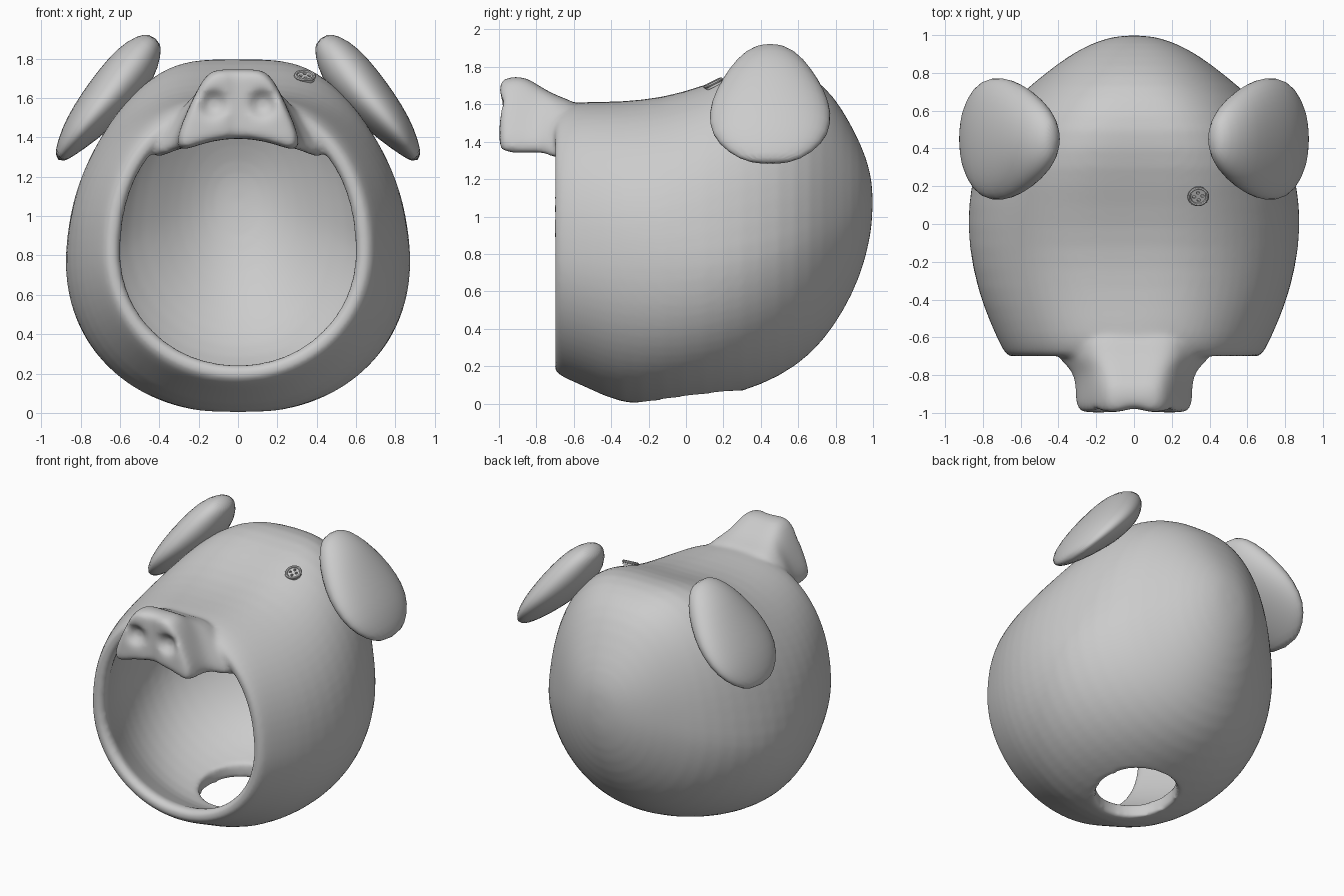
import bpy, bmesh, math
from mathutils import Vector, Matrix

if "Cube" in bpy.data.objects:
    bpy.data.objects.remove(bpy.data.objects["Cube"])

grey = bpy.data.materials.new("plain_grey")
grey.use_nodes = True
grey.diffuse_color = (0.6, 0.6, 0.6, 1)
grey.node_tree.nodes["Principled BSDF"].inputs["Base Color"].default_value = (0.6, 0.6, 0.6, 1)


def activate(obj):
    for other in bpy.context.selected_objects:
        other.select_set(False)
    obj.select_set(True)
    bpy.context.view_layer.objects.active = obj


def finish(bm, name):
    """Turn a bmesh into a named, active object."""
    bmesh.ops.recalc_face_normals(bm, faces=bm.faces)
    mesh = bpy.data.meshes.new(name)
    bm.to_mesh(mesh)
    bm.free()
    obj = bpy.data.objects.new(name, mesh)
    bpy.context.collection.objects.link(obj)
    mesh.materials.append(grey)
    activate(obj)
    return obj


def modify(obj, kind, **settings):
    """Add a modifier and apply it."""
    activate(obj)
    mod = obj.modifiers.new(kind.title(), kind)
    for key, value in settings.items():
        setattr(mod, key, value)
    bpy.ops.object.modifier_apply(modifier=mod.name)


def smooth(obj, degrees=40):
    activate(obj)
    bpy.ops.object.shade_smooth_by_angle(angle=math.radians(degrees))


def loft(name, rings, cap_end=True):
    """Skin a row of closed rings, capping the start and optionally the end."""
    bm = bmesh.new()
    rows = [[bm.verts.new(p) for p in ring] for ring in rings]
    n = len(rows[0])
    for a, b in zip(rows, rows[1:]):
        for i in range(n):
            j = (i + 1) % n
            bm.faces.new((a[i], a[j], b[j], b[i]))
    bm.faces.new(rows[0][::-1])
    if cap_end:
        bm.faces.new(rows[-1])
    return finish(bm, name)


def cylinder(name, radius, depth, matrix, sides=32):
    bm = bmesh.new()
    bmesh.ops.create_cone(bm, cap_ends=True, segments=sides, radius1=radius,
                          radius2=radius, depth=depth, matrix=matrix)
    return finish(bm, name)


def combine(obj, other, operation):
    modify(obj, "BOOLEAN", operation=operation, solver="EXACT", object=other)
    bpy.data.objects.remove(other)


def bend(value, power):
    return math.copysign(abs(value) ** power, value)


# Head shell: y, half width, widest height, top, bottom, from back to front
HEAD = [
    (1.0, .08, 1.08, 1.17, .98), (.965, .21, 1.05, 1.32, .78),
    (.89, .35, 1.02, 1.48, .58), (.79, .48, .97, 1.65, .41),
    (.67, .63, .92, 1.77, .26), (.5, .76, .86, 1.84, .14),
    (.3, .85, .82, 1.81, .06), (.1, .885, .8, 1.735, .015),
    (-.12, .88, .8, 1.67, -.01), (-.35, .83, .8, 1.645, -.005),
    (-.52, .765, .8, 1.64, .08), (-.64, .71, .81, 1.63, .13),
    (-.725, .665, .82, 1.58, .175)]


def head_ring(y, half, mid, top, bottom, sides=40):
    crown = max(0, 1 - abs(y - .35) / .6)  # boxier and tapered between the ears
    base = max(0, 1 - abs(y + .05) / .7)   # flatter around the neck
    ring = []
    for i in range(sides):
        a = math.tau * i / sides
        c, s = math.cos(a), math.sin(a)
        if s > 0:
            power = .92 - .23 * crown
            lift = s ** power
            x = half * bend(c, power) * (1 - .2 * crown * lift)
            z = mid + (top - mid) * lift
            z -= max(0, half - .5) * .1 * s * math.exp(-(x / .25) ** 2)
        else:
            power = 1 - .12 * base
            x, z = half * bend(c, power), mid + (mid - bottom) * bend(s, power)
        ring.append((x, y, z))
    return ring


head = loft("head_shell", [head_ring(*row) for row in HEAD], cap_end=False)
modify(head, "SOLIDIFY", thickness=.1, offset=-1)
modify(head, "SUBSURF", levels=1)
# Neck opening underneath
combine(head, cylinder("neck_cutter", .265, .5, Matrix.Translation((0, .02, .1)), 40), "DIFFERENCE")

# Snout: trapezoid section flaring back into the rim of the face opening
UPPER = [(0, 1), (.25, 1.01), (.47, .99), (.65, .8), (.84, .5), (1, .22), (1, .06)]
LOWER = (.85, .6, .3, 0)
SNOUT = [  # y, half width, top, bottom, lift of the lower middle
    (-.56, .44, 1.6, 1.27, .16), (-.65, .43, 1.63, 1.27, .15),
    (-.7, .41, 1.65, 1.28, .14), (-.74, .37, 1.67, 1.3, .11),
    (-.79, .325, 1.7, 1.32, .08), (-.86, .31, 1.745, 1.315, .08),
    (-.94, .31, 1.745, 1.315, .08), (-.985, .3, 1.73, 1.325, .08)]


def snout_ring(y, half, top, bottom, lift):
    right = [(u * half, y, bottom + v * (top - bottom)) for u, v in UPPER]
    right += [(u * half, y, bottom + lift * (1 - u * u)) for u in LOWER]
    left = [(-x, y, z) for x, y, z in right[1:-1]]
    return right + left[::-1]


rings = [snout_ring(*row) for row in SNOUT]
centre = Vector((0, -.997, 1.56))
front = [Vector((x, -.997, z)) for x, _, z in rings[-1]]
for scale in (.88, .72, .56, .4, .24, .1):
    rings.append([centre.lerp(p, scale) for p in front])
snout = loft("snout", rings)
modify(snout, "SUBSURF", levels=2)
for v in snout.data.vertices:  # press in the nostrils and the centre crease
    if v.co.y < -.95:
        d = math.hypot(abs(v.co.x) - .125, v.co.z - 1.57)
        v.co.y += .05 * math.exp(-(d / .065) ** 4) + .02 * math.exp(-(v.co.x / .06) ** 2)

# Merge the snout into the shell and soften the join and the rims
combine(head, snout, "UNION")
modify(head, "REMESH", mode="VOXEL", voxel_size=.017)
modify(head, "SMOOTH", factor=.5, iterations=9)
smooth(head, 60)

# Ears: x, z, half width, half thickness, from root to tip
EAR = [
    (.42, 1.905, .06, .035), (.45, 1.87, .145, .08), (.52, 1.775, .23, .125),
    (.61, 1.66, .3, .13), (.7, 1.555, .335, .12), (.8, 1.44, .32, .095),
    (.87, 1.35, .235, .06), (.915, 1.285, .11, .025)]


def ear(name, side, sides=20):
    rings = []
    for x, z, wide, thick in EAR:
        turn = [math.tau * i / sides for i in range(sides)]
        rings.append([(side * (x + thick * .77 * math.sin(a)), .45 + wide * math.cos(a),
                       z + thick * .64 * math.sin(a)) for a in turn])
    obj = loft(name, rings)
    modify(obj, "SUBSURF", levels=1)
    smooth(obj, 60)


ear("left_ear", 1)
ear("right_ear", -1)

# Small four-hole button tilted forward on the crown
bpy.context.view_layer.update()
spot = head.ray_cast(Vector((.34, .15, 3)), Vector((0, 0, -1)))[1]
facing = Vector((.05, -.45, .9)).to_track_quat("Z", "Y").to_matrix().to_4x4()
seat = Matrix.Translation(spot + Vector((0, 0, .008))) @ facing
button = cylinder("button", .05, .02, seat)
for i in range(4):
    a = math.tau * i / 4
    offset = Matrix.Translation((.022 * math.cos(a), .022 * math.sin(a), .01))
    combine(button, cylinder("hole_cutter", .009, .03, seat @ offset, 12), "DIFFERENCE")
smooth(button)
bpy.ops.mesh.primitive_torus_add(major_radius=.048, minor_radius=.009,
                                 major_segments=32, minor_segments=8)
rim = bpy.context.object
rim.name = "button_rim"
rim.matrix_world = seat @ Matrix.Translation((0, 0, .01))
rim.data.materials.append(grey)
smooth(rim)
